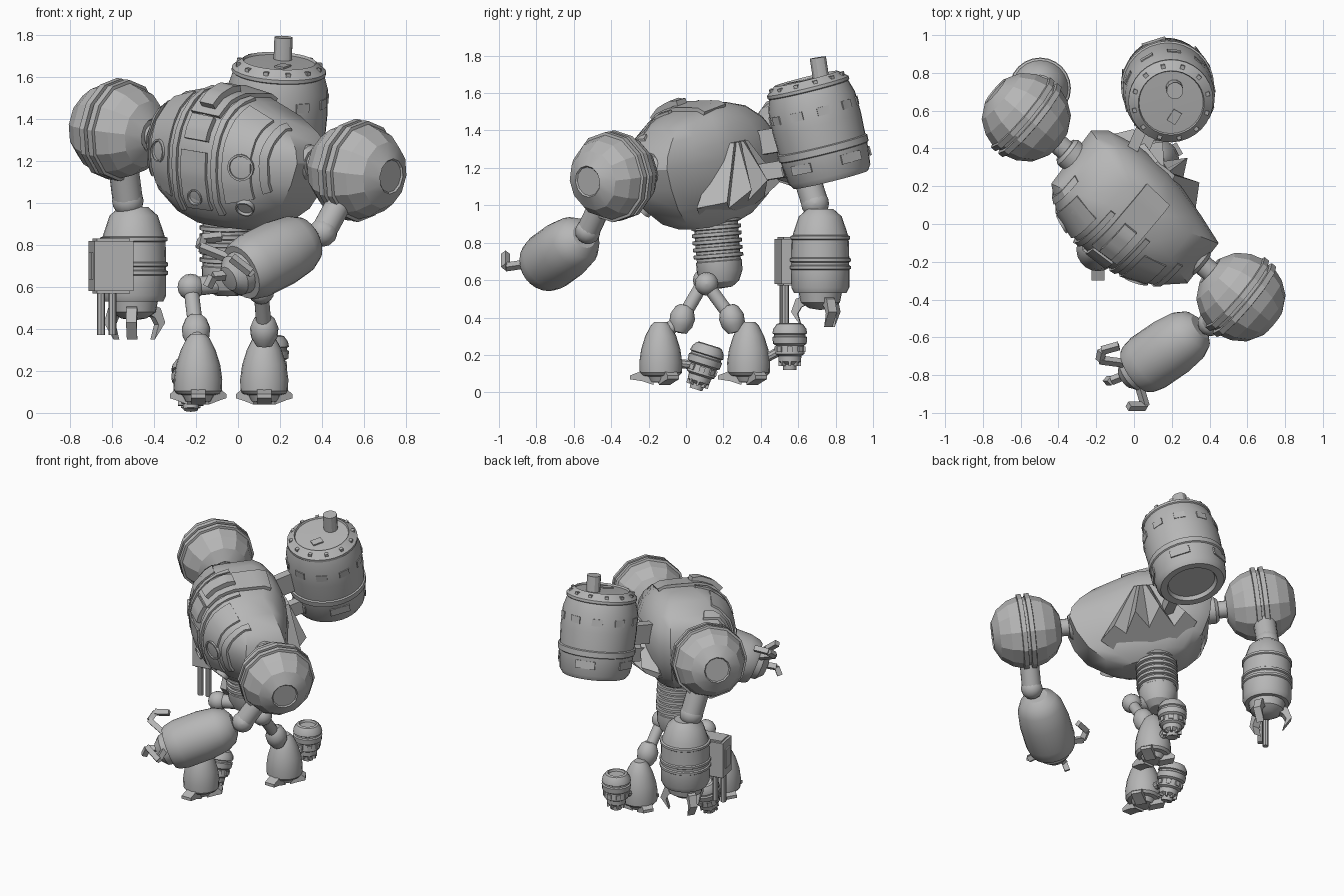
import bpy, bmesh, math
from mathutils import Vector, Matrix
from mathutils.bvhtree import BVHTree

if "Cube" in bpy.data.objects:
    bpy.data.objects.remove(bpy.data.objects["Cube"])

grey = bpy.data.materials.new("grey_metal")
grey.diffuse_color = (0.47, 0.47, 0.47, 1)
grey.use_nodes = True
grey.node_tree.nodes["Principled BSDF"].inputs["Base Color"].default_value = grey.diffuse_color
TAU = math.tau


def finish(name, bm, M, angle=30):
    bmesh.ops.remove_doubles(bm, verts=bm.verts, dist=1e-5)
    bmesh.ops.recalc_face_normals(bm, faces=bm.faces)
    me = bpy.data.meshes.new(name)
    bm.to_mesh(me)
    bm.free()
    me.materials.append(grey)
    ob = bpy.data.objects.new(name, me)
    ob.matrix_world = M
    bpy.context.collection.objects.link(ob)
    bpy.ops.object.select_all(action='DESELECT')
    ob.select_set(True)
    bpy.context.view_layer.objects.active = ob
    bpy.ops.object.shade_smooth_by_angle(angle=math.radians(angle))
    return ob


def frame(p, d):
    return Matrix.Translation(p) @ Vector(d).to_track_quat('Z', 'Y').to_matrix().to_4x4()


def loft(name, rings, M, angle=30):
    bm = bmesh.new()
    R = [[bm.verts.new(p) for p in r] for r in rings]
    n = len(R[0])
    for a, b in zip(R, R[1:]):
        for i in range(n):
            bm.faces.new((a[i], a[(i + 1) % n], b[(i + 1) % n], b[i]))
    bm.faces.new(R[0])
    bm.faces.new(R[-1])
    return finish(name, bm, M, angle)


def lathe(name, prof, M, segs=24, angle=30):
    return loft(name, [[(r * math.cos(TAU * i / segs), r * math.sin(TAU * i / segs), z)
                        for i in range(segs)] for r, z in prof], M, angle)


def tube(name, p, q, r, segs=16):
    d = Vector(q) - Vector(p)
    return lathe(name, [(r, 0), (r, d.length)], frame(p, d), segs)


def ball(name, p, r, d=(0, 0, 1)):
    prof = [(max(r * math.sin(math.pi * i / 8), 0.001), -r * math.cos(math.pi * i / 8)) for i in range(9)]
    return lathe(name, prof, frame(p, d), 16)


def prism(name, prof, w, M):
    return loft(name, [[(x, y, z) for x, z in prof] for y in (-w / 2, w / 2)], M)


def box(name, size, M):
    x, y, z = (s / 2 for s in size)
    return prism(name, [(-x, -z), (x, -z), (x, z), (-x, z)], y * 2, M)


def around(n, M, start=0):
    return [M @ Matrix.Rotation(start + TAU * i / n, 4, 'Z') for i in range(n)]


# Body frame: across the shoulders, forward, up
U = Vector((0.76, -0.64, -0.13)).normalized()
F = Vector((-0.64, -0.76, 0)).normalized()
N = U.cross(F)
if N.z < 0:
    N = -N
B = Matrix.Translation((0, 0.08, 1.22)) @ Matrix((U, F, N)).transposed().to_4x4()

# Torso shell, sloping down towards the right shoulder
outline = [(.46, -.15), (.47, .12), (.34, .24), (.18, .31), (0, .335), (-.18, .32), (-.32, .27),
           (-.43, .18), (-.45, -.17), (-.38, -.23), (-.2, -.27), (0, -.27), (.12, -.25), (.3, -.2)]
levels = [(-.33, .36, .42), (-.29, .58, .62), (-.2, .8, .85), (-.08, .94, .97), (.04, 1, 1),
          (.13, .95, .95), (.21, .82, .84), (.28, .62, .64), (.315, .36, .4)]
torso = loft("torso", [[(x * a, y * b, z - max(x * a, 0) * max(z, 0) * .6) for x, y in outline]
                       for z, a, b in levels], B, 32)
bm = bmesh.new()
bm.from_mesh(torso.data)
bvh = BVHTree.FromBMesh(bm)
bm.free()


# Raised plates wrapped over the torso
def band(name, s0, s1, a0, a1, t, steps=9):
    rings = []
    for i in range(steps + 1):
        a = math.radians(a0 + (a1 - a0) * i / steps)
        d = Vector((0, math.cos(a), math.sin(a)))
        hits = [bvh.ray_cast(Vector((s, 0, 0)) + d * 2, -d)[0] for s in (s0, s1)]
        if None not in hits:
            h, k = hits
            rings.append([h + d * t, k + d * t, k - d * .03, h - d * .03])
    loft(name, rings, B, 25)


band("front_rib_left", -.13, -.10, -50, 75, .015)
band("front_rib_right", .11, .14, -50, 75, .015)
band("left_cheek_plate", -.31, -.16, -38, 60, .012)
band("right_cheek_plate", .17, .30, -38, 60, .012)
band("left_shoulder_rib", -.38, -.35, -35, 70, .015)
band("right_shoulder_rib", .34, .37, -35, 70, .015)
band("chin_plate", -.07, .08, -45, 5, .015)
band("head", -.075, .095, 36, 115, .02)
band("head_crest", -.03, .05, 42, 75, .045)
band("visor", -.055, .075, 14, 34, .025)

# Round sockets on the front
inv = B.inverted()
for x, z, r in [(.016, 1.17, .065), (-.37, 1.25, .055), (.035, .98, .045), (-.2, 1.03, .04)]:
    hit, nor, _, _ = bvh.ray_cast(inv @ Vector((x, -2, z)), inv.to_3x3() @ Vector((0, 1, 0)))
    if hit:
        lathe("front_socket", [(r, -.03), (r, .018), (r * .85, .018), (r * .8, .004), (0, .004)],
              B @ frame(hit, nor), 16)

# Pleated rear skirt, narrow at the top and flaring below
tips = [(-.33, -.22, -.16), (-.26, -.32, -.13), (-.18, -.27, -.2), (-.10, -.37, -.1), (-.02, -.29, -.2),
        (.06, -.39, -.13), (.13, -.28, -.22), (.2, -.33, -.18), (.29, -.19, -.2), (.15, -.1, -.29), (-.2, -.1, -.29)]
crown = [(-.02 + (s + .02) * .25, max(-.275, f), .12) for s, f, z in tips]
loft("rear_skirt", [crown, tips], B, 15)

# Shoulder balls: two faceted halves with a grooved rim
half = [(.085, .218), (.16, .176), (.208, .108), (.228, .043), (.243, .04), (.243, .01), (.222, .008)]
cap = [(0, .21), (.078, .21)]
shoulder = [(r, -z) for r, z in cap + half] + [(r, z) for r, z in reversed(cap + half)]
L = Vector((-.57, .565, 1.35))
R = Vector((.566, -.387, 1.155))
for side, c, k in (("left", L, -1), ("right", R, 1)):
    lathe(side + "_shoulder", shoulder, frame(c, U), 12, 15)
    tube(side + "_shoulder_axle", c - U * k * .36, c - U * k * .15, .055)
    lathe(side + "_shoulder_collar", [(.085, 0), (.085, .05), (.07, .07), (0, .07)],
          frame(c - U * k * .34, U * k), 16)

# Left arm
elbow = Vector((-.525, .69, 1.01))
tube("left_upper_arm", elbow, (-.55, .63, 1.2), .072)
ball("left_elbow", elbow, .075, (1, 0, 0))
LA = frame((-.497, .718, .98), (0, 0, -1))
lathe("left_forearm", [(0, 0), (.07, 0), (.115, .04), (.142, .12), (.148, .14), (.16, .145), (.16, .16),
      (.152, .165), (.155, .26), (.163, .265), (.163, .28), (.154, .285), (.154, .30), (.163, .305),
      (.163, .32), (.155, .325), (.155, .42), (.14, .45), (.115, .45), (.105, .5), (.06, .53), (0, .54)], LA)
for m in around(3, LA, .6):
    prism("left_claw", [(.07, .46), (.13, .48), (.155, .55), (.1, .63), (.12, .56), (.1, .525), (.07, .51)], .05, m)
G = Matrix.Translation((-.605, .56, .70)) @ Matrix.Rotation(.2, 4, 'Z')
box("gun_box", (.19, .14, .24), G)
box("gun_box_side_plate", (.205, .07, .13), G)
box("gun_box_lid", (.16, .11, .26), G)
for x in (-.055, .0):
    p = G @ Vector((x, -.03, -.1))
    tube("gun_barrel", p, p - Vector((0, 0, .23)), .019, 8)

# Right arm
elbow = Vector((.405, -.525, .86))
tube("right_upper_arm", elbow, R.lerp(elbow, .5), .062)
ball("right_elbow", elbow, .068, (.5, -.8, .2))
RA = frame((.35, -.545, .837), (-.32, -.22, -.16))
lathe("right_forearm", [(0, 0), (.07, 0), (.115, .03), (.145, .09), (.16, .2), (.16, .36), (.147, .42),
      (.135, .44), (.105, .44), (.1, .48), (.06, .52), (0, .53)], RA)
claws = [[(-.03, -.74, .73), (-.18, -.72, .79), (-.17, -.67, .83), (-.08, -.645, .84)],
         [(.02, -.83, .69), (.06, -.965, .67), (-.03, -.965, .74)],
         [(-.02, -.79, .66), (-.12, -.83, .65), (-.145, -.83, .60)]]
for path in claws:
    for p, q in zip(path, path[1:]):
        tube("right_claw", p, q, .024, 4)

# Back barrel with lid, rivets and vents
base, top = Vector((.168, .772, 1.147)), Vector((.198, .638, 1.69))
T = frame(base, top - base)
lathe("barrel", [(0, .015), (.15, .015), (.16, -.01), (.205, -.01), (.225, .02), (.238, .14), (.246, .145),
      (.247, .18), (.238, .185), (.243, .3), (.238, .42), (.218, .485), (.225, .49), (.225, .507),
      (.175, .547), (.17, .535), (0, .54)], T, 32)
for m in around(12, T):
    box("barrel_rivet", (.022, .022, .025), m @ Matrix.Translation((.198, 0, .523)))
for m in around(10, T):
    box("barrel_vent", (.01, .07, .045), m @ Matrix.Translation((.238, 0, .37)))
for m in around(5, T, .4):
    box("barrel_plate", (.008, .13, .05), m @ Matrix.Translation((.232, 0, .09)))
tube("barrel_pipe", (.212, .725, 1.66), (.217, .705, 1.79), .045, 12)
box("lid_hatch", (.07, .05, .012), T @ Matrix.Translation((0, -.08, .54)) @ Matrix.Rotation(.8, 4, 'Z'))

# Struts holding the barrel
for z, h, x in ((1.35, .13, -.01), (1.19, .09, .05)):
    p, q = Vector((x - .06, .25, z - .04)), Vector((x + .1, .62, z + .02))
    box("barrel_strut", (.06, h, (q - p).length), frame((p + q) / 2, q - p))

# Ribbed waist and pelvis, leaning slightly back
prof = []
for i in range(6):
    z = .93 - i * .038
    prof += [(.133, z), (.133, z - .018), (.118, z - .022), (.118, z - .036)]
prof += [(.123, .70), (.122, .645), (.1, .59), (.06, .56), (0, .555)]
lathe("waist", [(r, z - .75) for r, z in prof], frame((-.05, .172, .75), (0, -.08, 1)))

# Legs, feet and thrusters
legs = [("left", (-.225, .1, .6), (-.2, -.02, .395), (-.19, -.135, .06), (-.225, .09, .01), -.3),
        ("right", (.11, .11, .58), (.125, .245, .395), (.125, .335, .06), (.15, .555, .12), 0)]
for side, hip, knee, foot, jet, lean in legs:
    hip, knee, foot, jet = map(Vector, (hip, knee, foot, jet))
    tube(side + "_hip_axle", (-.05, .14, .62), hip, .045)
    ball(side + "_hip", hip, .063, (1, 0, 0))
    tube(side + "_thigh", hip, knee, .036)
    lathe(side + "_knee", [(0, -.08), (.04, -.075), (.063, -.035), (.068, .01), (.05, .055), (.03, .072), (0, .075)],
          frame(knee, Vector((0, (hip - knee).y * .4, .2))), 16)
    tube(side + "_ankle", knee, foot + Vector((0, 0, .24)), .036)
    FM = Matrix.Translation(foot)
    lathe(side + "_foot", [(0, -.01), (.06, -.005), (.075, .025), (.1, .03), (.113, .045), (.115, .1),
          (.105, .17), (.083, .24), (.055, .295), (.035, .315), (0, .315)], FM, 20)
    for i, m in enumerate(around(3, FM, -math.pi / 2)):
        e = .165 if i == 0 else .135
        prism(side + "_toe", [(.03, .03), (.1, .055), (e, .03), (e, .01), (.1, 0), (.04, -.02)], .07, m)
    JM = Matrix.Translation(jet + Vector((0, 0, .125))) @ Matrix.Rotation(lean, 4, 'X') \
        @ Matrix.Translation((0, 0, -.125))
    lathe(side + "_thruster", [(0, .01), (.02, 0), (.035, 0), (.038, .03), (.06, .045), (.062, .075), (.078, .085),
          (.075, .13), (.09, .14), (.093, .175), (.084, .18), (.084, .19), (.093, .195), (.088, .22),
          (.07, .245), (.055, .25), (.05, .235), (0, .235)], JM, 20)
    for m in around(8, JM):
        box(side + "_thruster_stud", (.02, .03, .03), m @ Matrix.Translation((.073, 0, .11)))
        box(side + "_nozzle_fin", (.03, .012, .04), m @ Matrix.Translation((.045, 0, .04)))
    tube(side + "_thruster_arm", foot + Vector((0, .05, .1)), jet + Vector((0, 0, .13)), .025, 10)
